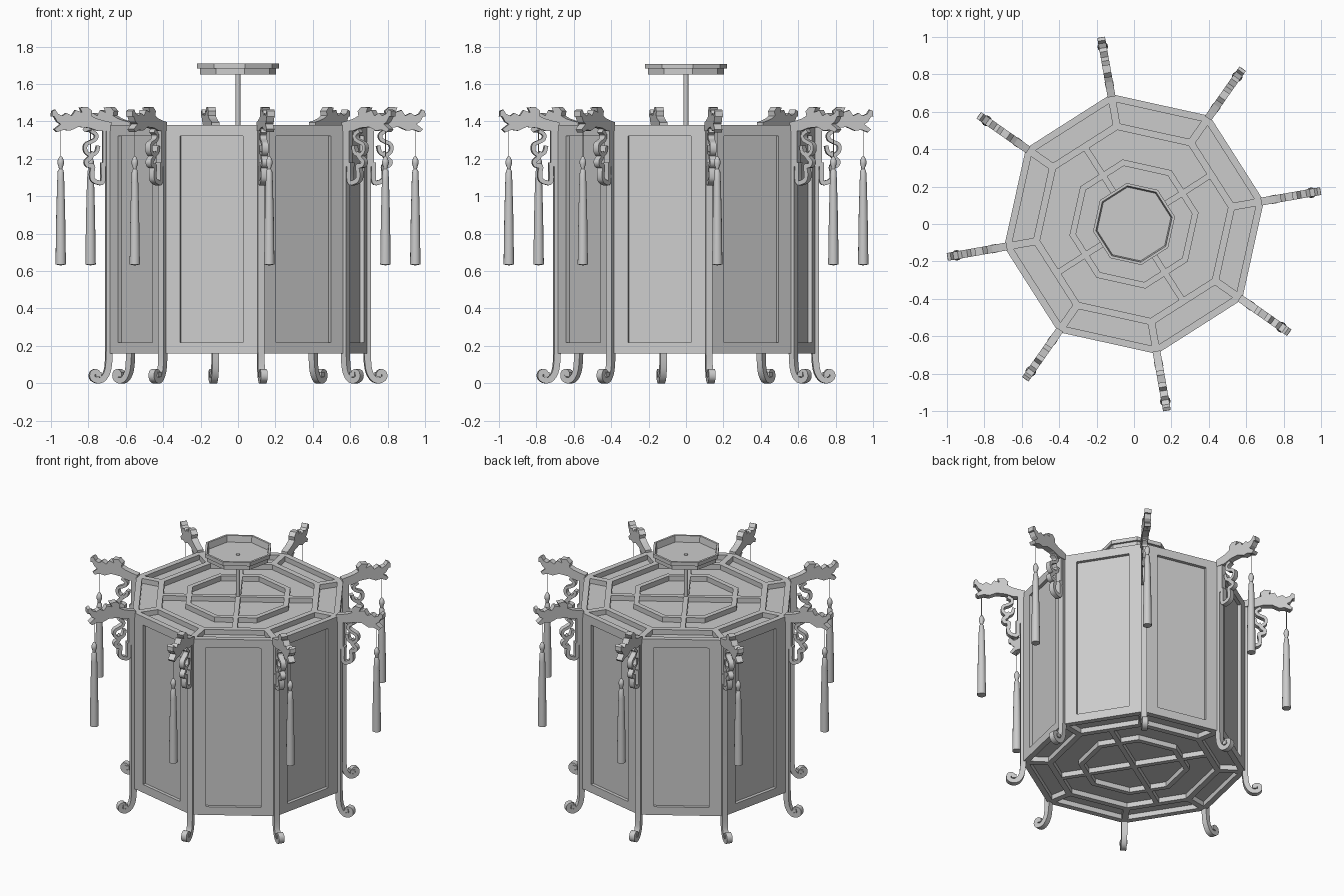
import bpy, bmesh
from math import pi, sin, cos, radians
from mathutils import Vector, Matrix

if "Cube" in bpy.data.objects:
    bpy.data.objects.remove(bpy.data.objects["Cube"])

A0 = radians(10)          # direction of the first corner
STEP = pi / 4
R, Z0, Z1 = 0.705, 0.16, 1.38


def make(name, bm, smooth=False):
    bmesh.ops.recalc_face_normals(bm, faces=bm.faces)
    me = bpy.data.meshes.new(name)
    bm.to_mesh(me)
    bm.free()
    if smooth:
        for p in me.polygons:
            p.use_smooth = True
        me.set_sharp_from_angle(angle=radians(35))
    ob = bpy.data.objects.new(name, me)
    bpy.context.collection.objects.link(ob)
    return ob


def around(ob):
    """Place copies of a part at all eight corners."""
    base = ob.name
    ob.rotation_euler.z = A0
    for k in range(1, 8):
        c = ob.copy()
        c.name = f"{base}_{k + 1}"
        c.rotation_euler.z = A0 + k * STEP
        bpy.context.collection.objects.link(c)


def lathe(bm, prof, n=8, x=0, rot=A0, closed=False):
    rings = []
    for r, z in prof:
        if r < 1e-6:
            rings.append([bm.verts.new((x, 0, z))] * n)
        else:
            rings.append([bm.verts.new((x + r * cos(rot + 2 * pi * i / n),
                                        r * sin(rot + 2 * pi * i / n), z)) for i in range(n)])
    m = len(rings)
    for j in range(m if closed else m - 1):
        a, b = rings[j], rings[(j + 1) % m]
        for i in range(n):
            q = list(dict.fromkeys([a[i], a[(i + 1) % n], b[(i + 1) % n], b[i]]))
            bm.faces.new(q)


def ring(bm, ro, ri, z0, z1):
    lathe(bm, [(ro, z0), (ro, z1), (ri, z1), (ri, z0)], closed=True)


def bar(bm, r0, r1, w, z0, z1, ang):
    m = (Matrix.Rotation(ang, 4, 'Z') @ Matrix.Translation(((r0 + r1) / 2, 0, (z0 + z1) / 2))
         @ Matrix.Diagonal((r1 - r0, w, z1 - z0, 1)))
    bmesh.ops.create_cube(bm, size=1, matrix=m)


def plate(bm, outline, t):
    """Extrude an outline in the radial plane to thickness t."""
    a = [bm.verts.new((r, -t / 2, z)) for r, z in outline]
    b = [bm.verts.new((r, t / 2, z)) for r, z in outline]
    bm.faces.new(a)
    bm.faces.new(b[::-1])
    n = len(a)
    for i in range(n):
        bm.faces.new((a[i], b[i], b[(i + 1) % n], a[(i + 1) % n]))


def spline(pts, sub=4):
    p = [Vector(q) for q in pts]
    p = [2 * p[0] - p[1]] + p + [2 * p[-1] - p[-2]]
    out = []
    for i in range(1, len(p) - 2):
        a, b, c, d = p[i - 1:i + 3]
        for s in range(sub):
            t = s / sub
            out.append(0.5 * (2 * b + (c - a) * t + (2 * a - 5 * b + 4 * c - d) * t * t
                              + (3 * b - a - 3 * c + d) * t ** 3))
    return out + [p[-2]]


def ribbon(bm, path, w, t, w_end=None):
    """Strip of in-plane width w (tapering to w_end) following a path."""
    w_end = w if w_end is None else w_end
    secs = []
    for i, p in enumerate(path):
        d = (path[min(i + 1, len(path) - 1)] - path[i]).normalized() + \
            (path[i] - path[max(i - 1, 0)]).normalized()
        d.normalize()
        h = (w + (w_end - w) * i / (len(path) - 1)) / 2
        nx, nz = -d.y * h, d.x * h
        secs.append([bm.verts.new((p.x + s * nx, y, p.y + s * nz))
                     for s, y in ((1, -t / 2), (1, t / 2), (-1, t / 2), (-1, -t / 2))])
    for a, b in zip(secs, secs[1:]):
        for i in range(4):
            bm.faces.new((a[i], a[(i + 1) % 4], b[(i + 1) % 4], b[i]))
    bm.faces.new(secs[0])
    bm.faces.new(secs[-1][::-1])


# Eight framed walls with recessed panels
bm = bmesh.new()
for k in range(8):
    a = A0 + k * STEP
    p = Vector((R * cos(a), R * sin(a), 0))
    q = Vector((R * cos(a + STEP), R * sin(a + STEP), 0))
    u = (q - p).normalized()
    inward = -(p + q).normalized()
    L = (q - p).length

    def loop(mx, mz, depth):
        return [bm.verts.new(p + u * x + inward * depth + Vector((0, 0, z))) for x, z in
                ((mx, Z0 + mz), (L - mx, Z0 + mz), (L - mx, Z1 - mz), (mx, Z1 - mz))]
    loops = [loop(0, 0, 0), loop(0.097, 0.057, 0), loop(0.097, 0.057, 0.022)]
    for a4, b4 in zip(loops, loops[1:]):
        for i in range(4):
            bm.faces.new((a4[i], a4[(i + 1) % 4], b4[(i + 1) % 4], b4[i]))
    bm.faces.new(loops[2])
bmesh.ops.remove_doubles(bm, verts=bm.verts, dist=1e-5)
make("lantern_walls", bm)

# Top and bottom lattices over recessed boards
for name, zf, s in (("top", Z1, -1), ("bottom", Z0, 1)):
    za, zb = sorted((zf, zf + s * 0.035))
    bm = bmesh.new()
    ring(bm, R, 0.665, za, zb)
    ring(bm, 0.55, 0.51, za, zb)
    ring(bm, 0.35, 0.315, za, zb)
    for k in range(8):
        bar(bm, 0.53, 0.685, 0.04, za, zb, A0 + k * STEP)
    for k in range(2):
        bar(bm, -0.485, 0.485, 0.032, za, zb, A0 + STEP / 2 + k * pi / 2)
    make(name + "_lattice", bm)
    bm = bmesh.new()
    zc = zf + s * 0.034
    lathe(bm, [(0, zc), (R - 0.02, zc)])
    make(name + "_board", bm)

# Hanging rod and octagonal ceiling tray
bm = bmesh.new()
lathe(bm, [(0, 1.345), (0.013, 1.345), (0.013, 1.67), (0, 1.67)], 12)
make("hanging_rod", bm, True)
bm = bmesh.new()
lathe(bm, [(0, 1.65), (0.207, 1.65), (0.207, 1.682), (0.222, 1.682), (0.222, 1.708),
           (0.207, 1.708), (0.2, 1.665), (0, 1.665)])
make("ceiling_tray", bm)

# Corner posts ending in scroll feet
bm = bmesh.new()
foot = spline([(0.70, 0.18), (0.703, 0.11), (0.712, 0.06), (0.735, 0.024), (0.765, 0.015),
               (0.791, 0.03), (0.79, 0.056), (0.77, 0.062), (0.76, 0.046)])
ribbon(bm, [Vector((0.70, Z1))] + foot, 0.036, 0.036, 0.026)
bar(bm, 0.745, 0.775, 0.046, 0.035, 0.06, 0)
around(make("corner_post", bm, True))

# Carved arms with an open-mouthed beast-head outline
bm = bmesh.new()
plate(bm, [(0.69, 1.35), (0.76, 1.348), (0.81, 1.365), (0.87, 1.37), (0.915, 1.35),
           (0.95, 1.355), (0.985, 1.342), (1.0, 1.358), (0.965, 1.385), (0.985, 1.398),
           (1.0, 1.425), (1.013, 1.425), (1.012, 1.455), (0.995, 1.463), (0.98, 1.44),
           (0.955, 1.43), (0.935, 1.445), (0.905, 1.43), (0.885, 1.46), (0.85, 1.448),
           (0.862, 1.474), (0.82, 1.478), (0.795, 1.455), (0.8, 1.43), (0.77, 1.415),
           (0.735, 1.405), (0.69, 1.395)], 0.042)
around(make("carved_arm", bm))

# Openwork scroll brackets under the arms
bm = bmesh.new()
ribbon(bm, spline([(0.735, 1.18), (0.735, 1.08), (0.765, 1.075), (0.79, 1.09), (0.795, 1.12),
                   (0.79, 1.16), (0.815, 1.165), (0.825, 1.185), (0.805, 1.205),
                   (0.785, 1.235)]), 0.024, 0.034)
ribbon(bm, spline([(0.76, 1.27), (0.77, 1.235), (0.80, 1.22), (0.828, 1.24), (0.828, 1.275),
                   (0.80, 1.29), (0.775, 1.305), (0.772, 1.33), (0.80, 1.35)]), 0.02, 0.034)
ribbon(bm, [Vector((0.725, 1.36)), Vector((0.725, 1.16))], 0.022, 0.034)
around(make("scroll_bracket", bm, True))

# Tassels: cord, knot and long skirt
bm = bmesh.new()
lathe(bm, [(0.0025, 1.37), (0.0025, 1.2)], 6, 0.962)
lathe(bm, [(0, 1.215), (0.008, 1.21), (0.017, 1.19), (0.018, 1.175), (0.011, 1.155),
           (0.01, 1.145), (0.016, 1.135), (0.019, 1.08), (0.024, 0.9), (0.028, 0.635),
           (0.0, 0.63)], 14, 0.962)
around(make("tassel", bm, True))
